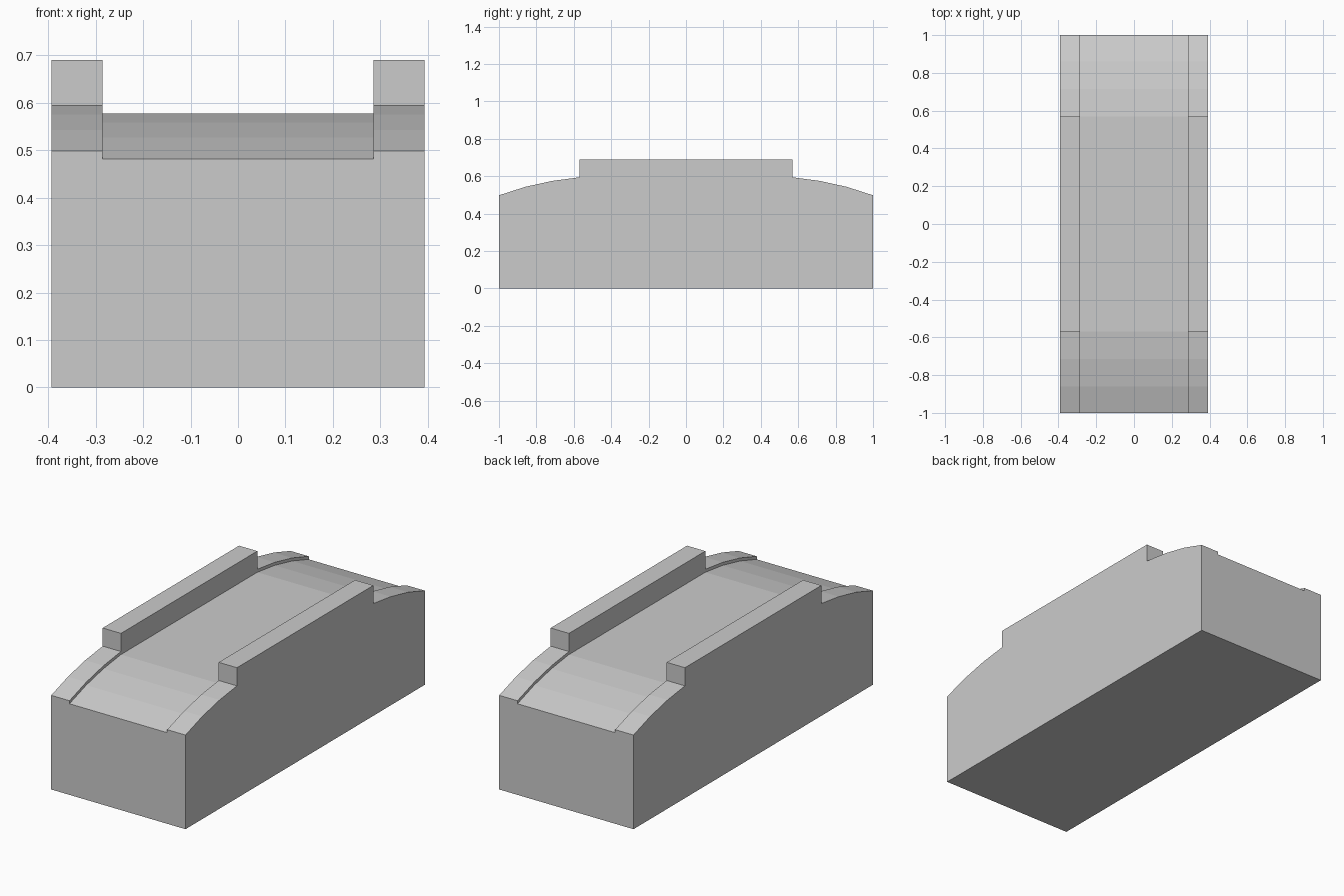
import bpy
import bmesh

cube = bpy.data.objects.get("Cube")
if cube:
    bpy.data.objects.remove(cube, do_unlink=True)

HALF_WIDTH = 0.393
ROAD_HALF = 0.286
ROAD_DROP = 0.016
WALL_TOP = 0.69

# Arched ramp from the crest to the end, as (y, z)
RAMP = [(0.57, 0.594), (0.715, 0.575), (0.86, 0.543), (1.0, 0.498)]


def make_material(name, rgb):
    mat = bpy.data.materials.new(name)
    mat.use_nodes = True
    mat.diffuse_color = (*rgb, 1)
    mat.node_tree.nodes["Principled BSDF"].inputs["Base Color"].default_value = (*rgb, 1)
    return mat


def mirrored(half):
    """Complete a half profile, given from the middle outward, across y = 0."""
    return [(-y, z) for y, z in reversed(half)] + half


def make_prism(name, profile, half_width):
    """Extrude a (y, z) profile along x."""
    bm = bmesh.new()
    face = bm.faces.new([bm.verts.new((-half_width, y, z)) for y, z in profile])
    extruded = bmesh.ops.extrude_face_region(bm, geom=[face])["geom"]
    moved = [v for v in extruded if isinstance(v, bmesh.types.BMVert)]
    bmesh.ops.translate(bm, verts=moved, vec=(2 * half_width, 0, 0))
    bmesh.ops.recalc_face_normals(bm, faces=bm.faces)
    mesh = bpy.data.meshes.new(name)
    bm.to_mesh(mesh)
    bm.free()
    obj = bpy.data.objects.new(name, mesh)
    bpy.context.collection.objects.link(obj)
    return obj


# Solid block with arched ends and a raised parapet along the middle
side_half = [(RAMP[0][0], WALL_TOP)] + RAMP + [(1.0, 0)]
bridge = make_prism("bridge_block", mirrored(side_half), HALF_WIDTH)
bridge.data.materials.append(make_material("light grey stone", (0.6, 0.6, 0.6)))

# Roadway channel between the parapets, overshooting both ends
(y0, z0), (y1, z1) = RAMP[-2:]
overshoot = (1.1, z1 + (z1 - z0) / (y1 - y0) * 0.1)
road_half = [(y, z - ROAD_DROP) for y, z in RAMP[:-1] + [RAMP[-1], overshoot]]
cutter = make_prism("roadway_cutter", mirrored(road_half + [(1.1, 1.0)]), ROAD_HALF)
cutter.hide_render = True

# Cut the channel and discard the helper
cut = bridge.modifiers.new("roadway", "BOOLEAN")
cut.operation = "DIFFERENCE"
cut.solver = "EXACT"
cut.object = cutter
bpy.context.view_layer.objects.active = bridge
bridge.select_set(True)
bpy.ops.object.modifier_apply(modifier=cut.name)
bpy.data.objects.remove(cutter, do_unlink=True)
